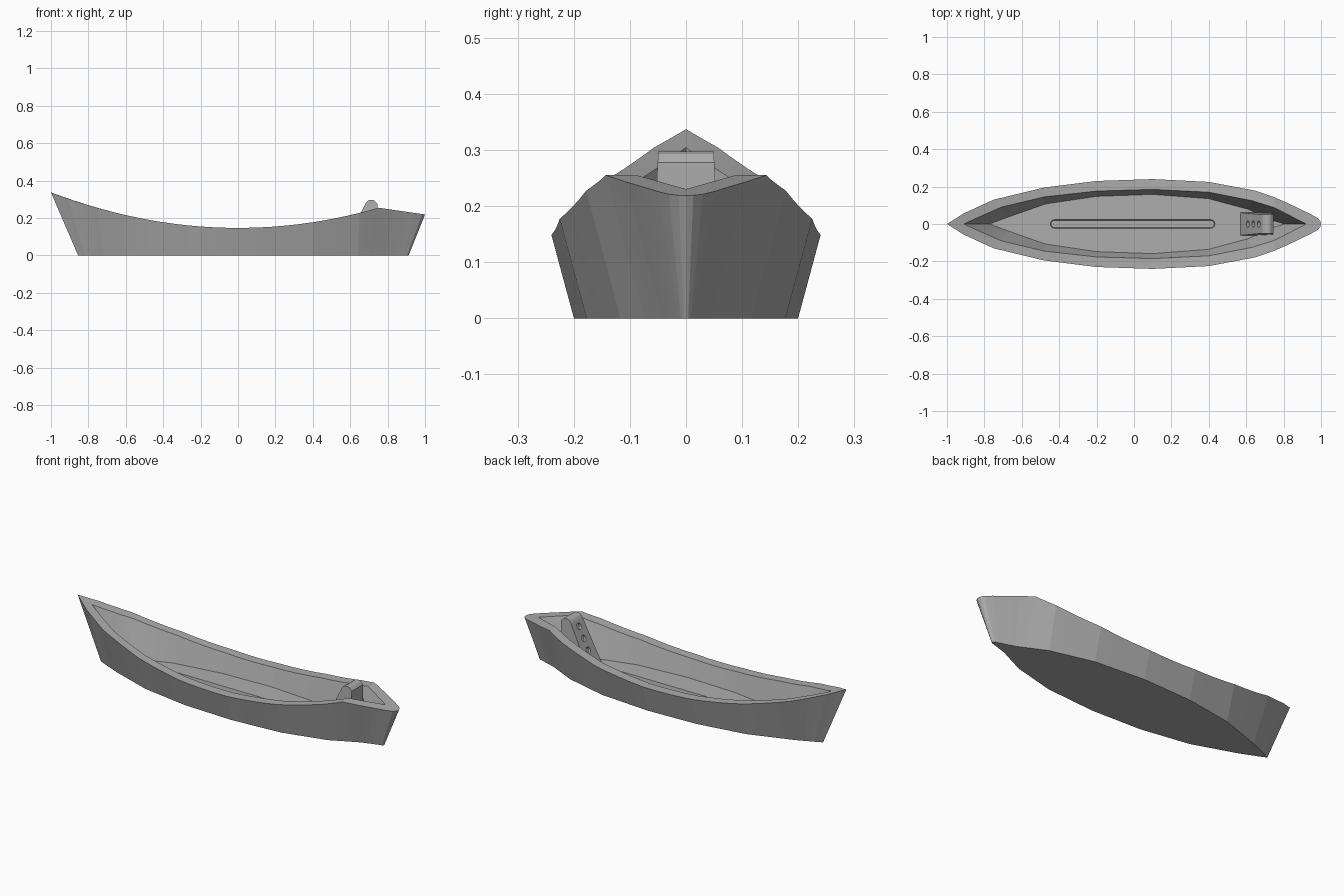
import bpy, bmesh, math
from mathutils import Vector, Matrix

if "Cube" in bpy.data.objects:
    bpy.data.objects.remove(bpy.data.objects["Cube"], do_unlink=True)

FLOOR = 0.05
FLARE = 0.27
BREAK = 0.75

grey = bpy.data.materials.new("plain grey")
grey.use_nodes = True
colour = (0.42, 0.42, 0.42, 1)
grey.diffuse_color = colour
grey.node_tree.nodes["Principled BSDF"].inputs["Base Color"].default_value = colour


def make_object(name, bm):
    bmesh.ops.recalc_face_normals(bm, faces=bm.faces)
    mesh = bpy.data.meshes.new(name)
    bm.to_mesh(mesh)
    bm.free()
    mesh.materials.append(grey)
    obj = bpy.data.objects.new(name, mesh)
    bpy.context.scene.collection.objects.link(obj)
    return obj


def loft(name, rings):
    """Skin closed rings of points and cap both ends."""
    bm = bmesh.new()
    loops = [[bm.verts.new(p) for p in ring] for ring in rings]
    for a, b in zip(loops, loops[1:]):
        for i in range(len(a)):
            j = (i + 1) % len(a)
            bm.faces.new((a[i], a[j], b[j], b[i]))
    bm.faces.new(loops[0])
    bm.faces.new(loops[-1])
    return make_object(name, bm)


def cut(target, cutter):
    cutter.hide_render = True
    cutter.hide_viewport = True
    cutter.display_type = 'WIRE'
    mod = target.modifiers.new(cutter.name, 'BOOLEAN')
    mod.operation = 'DIFFERENCE'
    mod.solver = 'EXACT'
    mod.object = cutter


def sheer(x):
    """Height of the gunwale: a sagging curve, then a straight drop at the stern."""
    if x < BREAK:
        return 0.147 + 0.19 * x * x
    return 0.255 - 0.145 * (x - BREAK)


def pull_in(point, base, bow, stern):
    """Follow the wall flare from the gunwale down to a base height."""
    x, y = point
    k = bow if x < 0 else stern
    return (x * (1 - k * x ** 4), max(y * 0.3, y - FLARE * (sheer(x) - base)))


def subdivide(points, steps=4):
    out = [Vector(points[0])]
    for a, b in zip(points, points[1:]):
        out += [Vector(a).lerp(Vector(b), i / steps) for i in range(1, steps + 1)]
    return out


def ring(half, height):
    half = [(p.x, p.y, height(p.x)) for p in subdivide(half)]
    return half + [(x, -y, z) for x, y, z in half[-2:0:-1]]


# Hull: half outlines of the outer and inner gunwale, bow to stern
outer = [(-1, 0), (-.91, .057), (-.75, .13), (-.48, .195), (-.2, .23), (.1, .24),
         (.4, .225), (.65, .178), (.75, .143), (.83, .108), (.95, .05),
         (.985, .03), (.997, .013), (1, 0)]
inner = [(-.91, 0), (-.83, .037), (-.71, .09), (-.48, .145), (-.2, .176), (.1, .185),
         (.4, .17), (.63, .125), (.75, .088), (.8, .063), (.87, .026),
         (.9, .011), (.915, .003), (.92, 0)]
keel = [pull_in(p, 0, 0.145, 0.088) for p in outer]
sole = [pull_in(p, FLOOR, 0.22, 0.18) for p in inner]
hull = loft("hull", [ring(keel, lambda x: 0), ring(outer, sheer),
                     ring(inner, sheer), ring(sole, lambda x: FLOOR)])


# Rounded slot sunk in the floor
def slot_ring(z, r):
    pts = []
    for cx, start in ((0.41, -90), (-0.425, 90)):
        for i in range(9):
            a = math.radians(start + i * 22.5)
            pts.append((cx + r * math.cos(a), r * math.sin(a), z))
    return pts


cut(hull, loft("floor_slot_cutter", [slot_ring(FLOOR - 0.02, 0.019),
                                     slot_ring(FLOOR + 0.02, 0.027)]))

# Console: side profile spread across the boat, narrower toward the top
profile = [(.565, FLOOR - .01), (.682, .278), (.69, .289), (.702, .296), (.718, .297),
           (.73, .293), (.745, .278), (.74, FLOOR - .01)]
console = loft("console", [[(x, side * (0.063 - 0.045 * z), z) for x, z in profile]
                           for side in (-1, 1)])

# Three round sockets in the sloping face
low, high = Vector((.565, 0, FLOOR - .01)), Vector((.682, 0, .278))
normal = Vector((low.z - high.z, 0, high.x - low.x)).normalized()
turn = normal.to_track_quat('Z', 'Y').to_matrix().to_4x4()
bm = bmesh.new()
for t in (0.37, 0.62, 0.87):
    bmesh.ops.create_cone(bm, cap_ends=True, segments=20, radius1=0.017, radius2=0.017,
                          depth=0.03,
                          matrix=Matrix.Translation(low.lerp(high, t)) @ turn)
cut(console, make_object("socket_cutter", bm))
